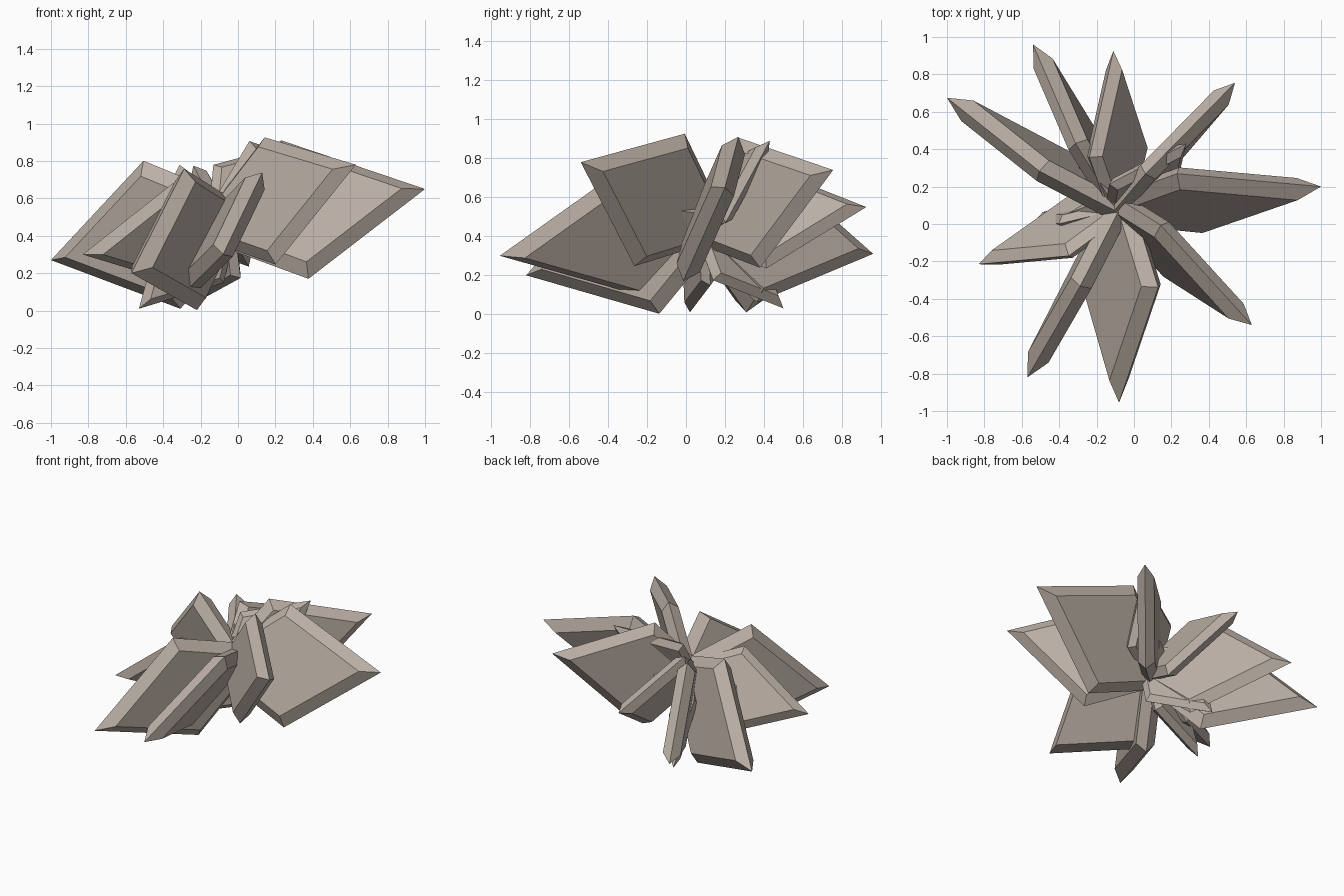
import bpy, bmesh
from mathutils import Vector

if "Cube" in bpy.data.objects:
    bpy.data.objects.remove(bpy.data.objects["Cube"])

ROOT = Vector((-0.08, 0.087, 0.48))   # point all shards pass through

stone = bpy.data.materials.new("stone")
stone.diffuse_color = (0.50, 0.435, 0.38, 1)
stone.use_nodes = True
stone.node_tree.nodes["Principled BSDF"].inputs["Base Color"].default_value = stone.diffuse_color


def shard(name, tip, up, inset=0.058, half=0.058):
    """Bevelled kite-shaped slab through ROOT to tip; 'up' turns its wide plane."""
    axis = Vector(tip) - ROOT
    size = axis.length
    u = axis.normalized()
    v = Vector(up)
    v = (v - u * v.dot(u)).normalized()
    w = u.cross(v)

    def ring(points, h):
        return [bm.verts.new(ROOT + size * (u * a + v * b + w * h)) for a, b in points]

    # kite outline and its inset copy
    back, side, wide = -0.25, 0.355, 0.367
    rim = [(back, 0), (side, wide), (1, 0), (side, -wide)]
    d = inset
    face = [(back + d * 1.93, 0), (side, wide - d * 1.16),
            (1 - d * 2.04, 0), (side, -wide + d * 1.16)]

    bm = bmesh.new()
    mid = ring(rim, 0)
    for h in (half, -half):
        cap = ring(face, h)
        bm.faces.new(cap)
        for i in range(4):
            j = (i + 1) % 4
            bm.faces.new((mid[i], mid[j], cap[j], cap[i]))
    bmesh.ops.recalc_face_normals(bm, faces=bm.faces)
    mesh = bpy.data.meshes.new(name)
    bm.to_mesh(mesh)
    bm.free()
    mesh.materials.append(stone)
    ob = bpy.data.objects.new(name, mesh)
    bpy.context.collection.objects.link(ob)


# large shards: tip, direction of the upper side corner
LARGE = [
    ((1.00, 0.20, 0.65), (-0.07, 0.14, 0.365)),
    ((0.63, -0.54, 0.78), (-0.035, 0.135, 0.34)),
    ((-0.08, -0.955, 0.30), (0.20, -0.04, 0.31)),
    ((-0.57, -0.82, 0.20), (-0.025, -0.08, 0.37)),
    ((-0.83, -0.215, 0.30), (0.03, -0.13, 0.26)),
    ((-1.00, 0.675, 0.27), (-0.08, -0.02, 0.37)),
    ((-0.54, 0.96, 0.31), (-0.06, 0.02, 0.35)),
    ((-0.11, 0.925, 0.55), (-0.14, -0.03, 0.255)),
    ((0.54, 0.755, 0.74), (-0.08, -0.06, 0.30)),
]
# small shards filling the gaps
SMALL = [
    ((-0.53, 0.02, 0.01), (-0.70, -0.25, 0.55)),
    ((-0.25, 0.50, 0.03), (-0.60, 0.40, 0.50)),
    ((0.28, 0.43, 0.89), (-0.20, -0.01, 0.14)),
]
for i, (tip, up) in enumerate(LARGE, 1):
    shard(f"large_shard_{i}", tip, up)
for i, (tip, up) in enumerate(SMALL, 1):
    shard(f"small_shard_{i}", tip, up)
